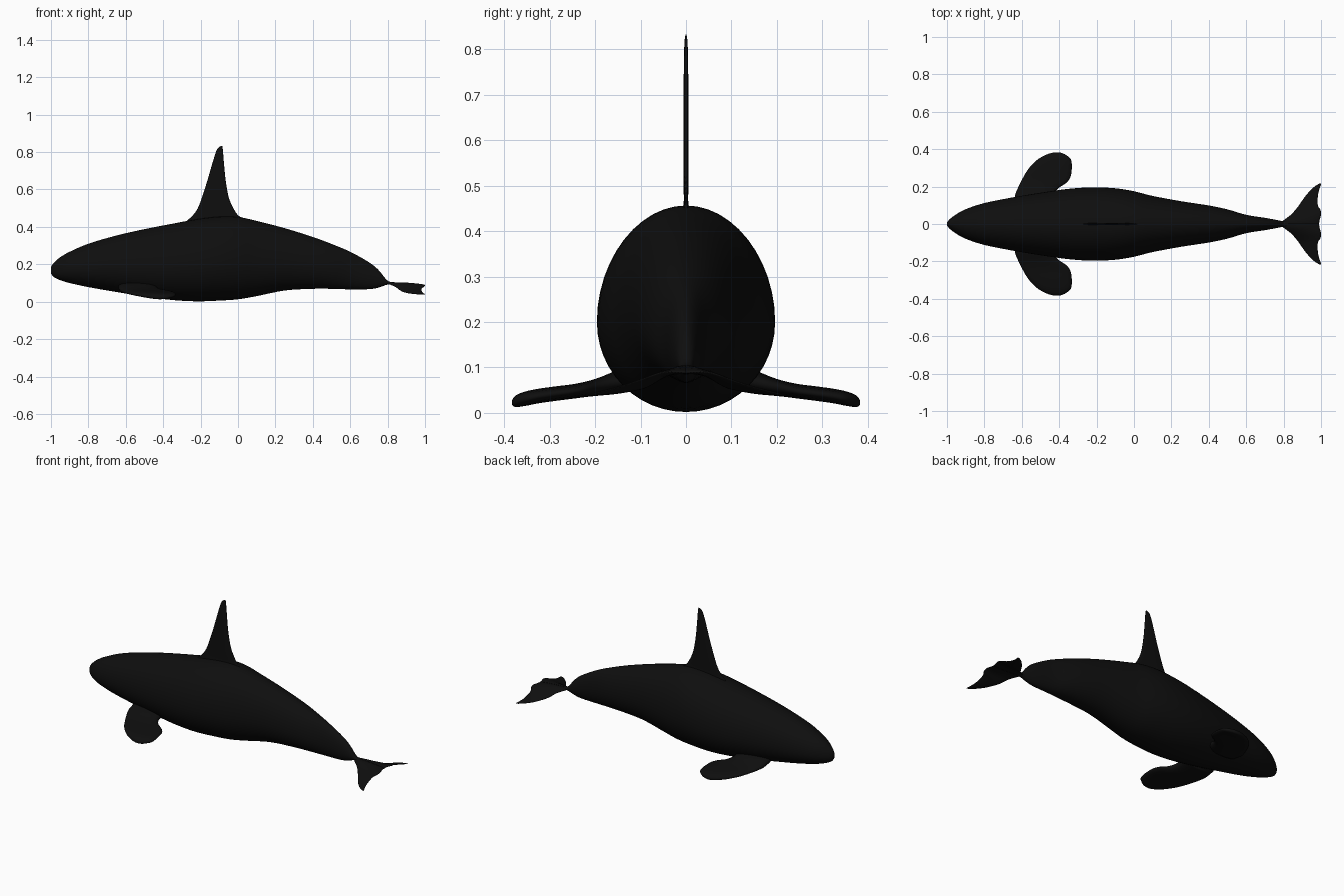
import bpy, bmesh, math
from mathutils import Vector

if "Cube" in bpy.data.objects:
    bpy.data.objects.remove(bpy.data.objects["Cube"])

black = bpy.data.materials.new("black skin")
black.diffuse_color = (0.0045, 0.0045, 0.0045, 1)
black.use_nodes = True
black.node_tree.nodes["Principled BSDF"].inputs["Base Color"].default_value = black.diffuse_color


def smooth_rows(rows, steps=4):
    """Catmull-Rom interpolation between rows of numbers."""
    out = []
    for i in range(len(rows) - 1):
        a, b = rows[max(i - 1, 0)], rows[i]
        c, d = rows[i + 1], rows[min(i + 2, len(rows) - 1)]
        for s in range(steps):
            t = s / steps
            out.append([0.5 * (2 * q + (r - p) * t + (2 * p - 5 * q + 4 * r - w) * t * t
                               + (3 * q - p - 3 * r + w) * t ** 3)
                        for p, q, r, w in zip(a, b, c, d)])
    return out + [list(rows[-1])]


def loft(name, rings):
    """Skin closed rings and cap both ends."""
    bm = bmesh.new()
    vr = [[bm.verts.new(p) for p in ring] for ring in rings]
    n = len(vr[0])
    for r0, r1 in zip(vr, vr[1:]):
        for k in range(n):
            bm.faces.new((r0[k], r0[(k + 1) % n], r1[(k + 1) % n], r1[k]))
    bm.faces.new(vr[0])
    bm.faces.new(vr[-1])
    bmesh.ops.recalc_face_normals(bm, faces=bm.faces)
    me = bpy.data.meshes.new(name)
    bm.to_mesh(me)
    bm.free()
    me.materials.append(black)
    for p in me.polygons:
        p.use_smooth = True
    ob = bpy.data.objects.new(name, me)
    bpy.context.collection.objects.link(ob)
    return ob


def foil(lead, trail, half, normal, power=1.0, n=20):
    """Flat rounded section between a leading and a trailing point."""
    lead, trail, normal = Vector(lead), Vector(trail), Vector(normal)
    ring = []
    for k in range(n):
        a = 2 * math.pi * k / n
        s = math.sin(a)
        off = math.copysign(abs(s) ** power, s) * half
        ring.append(lead.lerp(trail, (1 - math.cos(a)) / 2) + normal * off)
    return ring


# Body: x, top z, bottom z, half width
body = [(-1, .186, .152, .008), (-.985, .208, .132, .026), (-.95, .238, .115, .052),
        (-.9, .267, .10, .079), (-.8, .31, .078, .112), (-.65, .354, .052, .142),
        (-.5, .388, .028, .167), (-.35, .417, .009, .188), (-.22, .441, .002, .196),
        (-.1, .455, .006, .191), (0, .453, .013, .175), (.1, .432, .03, .15),
        (.25, .393, .06, .122), (.4, .346, .069, .099), (.5, .309, .069, .078),
        (.6, .267, .066, .049), (.7, .211, .067, .033), (.75, .171, .075, .024),
        (.79, .122, .089, .016), (.815, .106, .092, .014), (.86, .1, .09, .012)]


def body_ring(x, top, bot, w, n=48):
    mid = bot + 0.45 * (top - bot)
    ring = []
    for k in range(n):
        a = 2 * math.pi * k / n
        s = math.sin(a)
        ring.append((x, w * math.cos(a), mid + s * ((top - mid) if s > 0 else (mid - bot))))
    return ring


loft("body", [body_ring(*r) for r in smooth_rows(body)])

# Dorsal fin: z, leading x, trailing x, half thickness
dorsal = [(.40, -.31, .06, .007), (.44, -.265, .04, .006), (.46, -.243, .003, .005),
          (.50, -.215, -.025, .005), (.56, -.192, -.05, .005), (.65, -.163, -.066, .005),
          (.74, -.137, -.075, .005), (.80, -.118, -.08, .004), (.82, -.108, -.082, .003),
          (.832, -.093, -.084, .001)]
loft("dorsal_fin", [foil((l, 0, z), (t, 0, z), h, (0, 1, 0), 0.6)
                    for z, l, t, h in smooth_rows(dorsal)])

# Flippers: y, leading x, trailing x, z, half thickness
flipper = [(.09, -.64, -.43, .082, .03), (.15, -.637, -.43, .068, .026),
           (.19, -.622, -.405, .058, .02), (.22, -.608, -.362, .052, .017),
           (.25, -.592, -.34, .047, .016), (.29, -.568, -.333, .042, .016),
           (.325, -.538, -.333, .037, .016), (.35, -.508, -.34, .032, .016),
           (.37, -.47, -.365, .027, .014), (.379, -.445, -.385, .024, .01),
           (.383, -.425, -.40, .023, .004)]

# Flukes: y, leading x, trailing x, leading z, trailing z, half thickness
fluke = [(0, .785, .99, .1, .089, .008), (.02, .80, .992, .097, .09, .008),
         (.05, .84, 1.0, .08, .089, .007), (.075, .862, .997, .064, .082, .007),
         (.10, .882, .983, .053, .073, .006), (.15, .917, .983, .045, .056, .005),
         (.19, .953, .992, .042, .045, .004), (.21, .98, 1.0, .04, .04, .002),
         (.216, .992, 1.0, .039, .039, .001)]

for side, label in ((1, "back"), (-1, "front")):
    loft(label + "_flipper", [foil((l, side * y, z), (t, side * y, z), h, (0, 0, 1), 0.8)
                              for y, l, t, z, h in smooth_rows(flipper)])
    loft(label + "_tail_fluke", [foil((l, side * y, zl), (t, side * y, zt), h, (0, 0, 1))
                                 for y, l, t, zl, zt, h in smooth_rows(fluke)])
